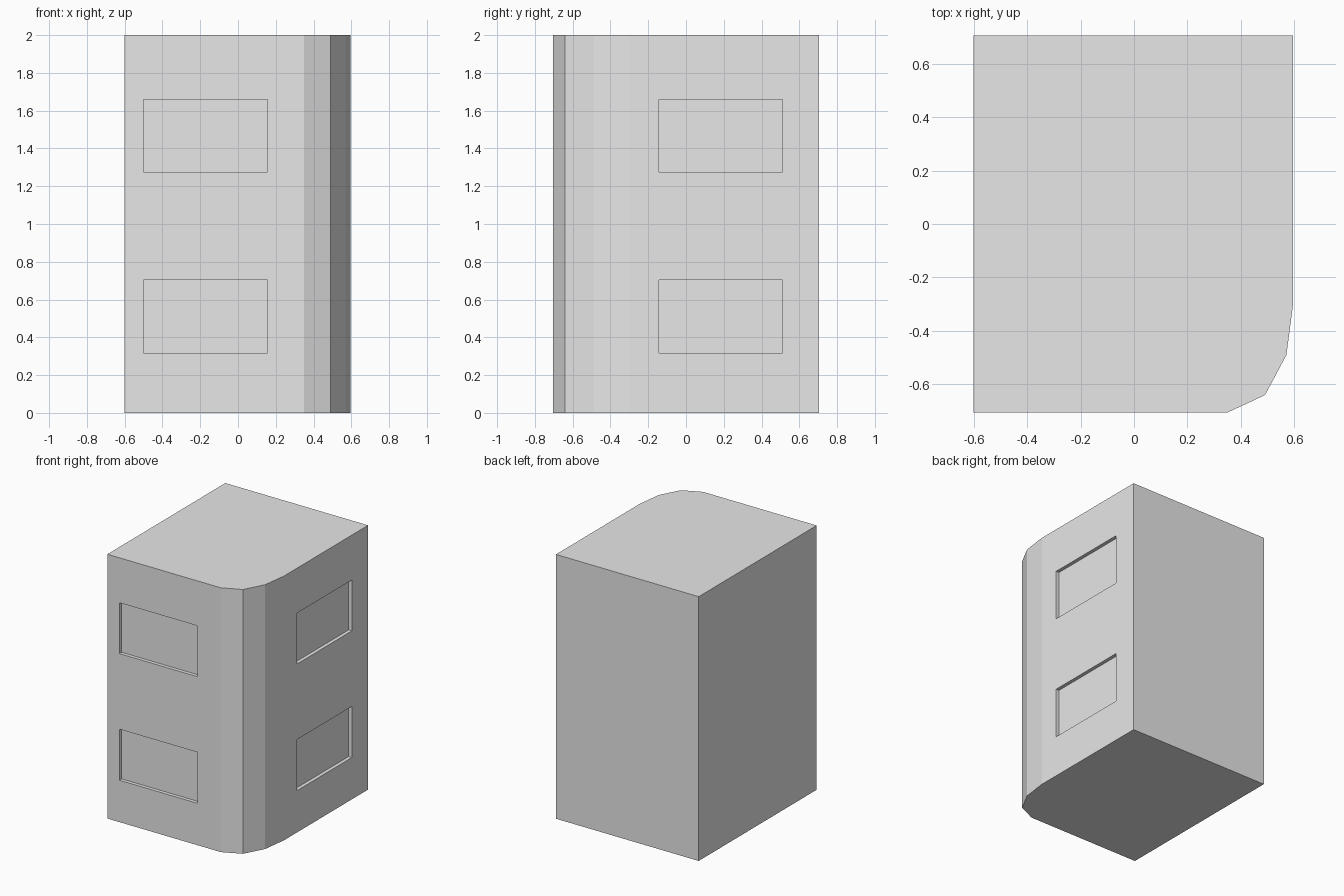
import bpy
import bmesh

cube = bpy.data.objects.get("Cube")
if cube:
    bpy.data.objects.remove(cube, do_unlink=True)

HEIGHT = 2.0
RECESS = 0.027

grey = bpy.data.materials.new("plain grey")
grey.use_nodes = True
grey.diffuse_color = (0.8, 0.8, 0.8, 1)
grey.node_tree.nodes["Principled BSDF"].inputs["Base Color"].default_value = (0.8, 0.8, 0.8, 1)


def box(name, low, high):
    """Axis-aligned box between two corners."""
    bm = bmesh.new()
    bmesh.ops.create_cube(bm, size=1)
    for v in bm.verts:
        v.co = [lo if c < 0 else hi for c, lo, hi in zip(v.co, low, high)]
    mesh = bpy.data.meshes.new(name)
    bm.to_mesh(mesh)
    bm.free()
    mesh.materials.append(grey)
    obj = bpy.data.objects.new(name, mesh)
    bpy.context.collection.objects.link(obj)
    return obj


# Building block: floor plan with one faceted round corner, extruded upward
plan = [(-0.6, -0.705), (0.35, -0.705), (0.49, -0.64), (0.57, -0.49),
        (0.595, -0.3), (0.595, 0.705), (-0.6, 0.705)]
bm = bmesh.new()
floor = bm.faces.new([bm.verts.new((x, y, 0)) for x, y in plan])
top = bmesh.ops.extrude_face_region(bm, geom=[floor])["geom"]
bmesh.ops.translate(bm, vec=(0, 0, HEIGHT),
                    verts=[g for g in top if isinstance(g, bmesh.types.BMVert)])
bmesh.ops.recalc_face_normals(bm, faces=bm.faces)
mesh = bpy.data.meshes.new("building_block")
bm.to_mesh(mesh)
bm.free()
mesh.materials.append(grey)
block = bpy.data.objects.new("building_block", mesh)
bpy.context.collection.objects.link(block)

# Recessed windows: two storeys on the front and on the left wall
for storey, (low, high) in {"lower": (0.317, 0.703), "upper": (1.275, 1.66)}.items():
    cutters = [
        box(storey + "_front_window_cutter", (-0.5, -0.8, low), (0.155, -0.705 + RECESS, high)),
        box(storey + "_side_window_cutter", (0.595 - RECESS, -0.143, low), (0.7, 0.512, high)),
    ]
    for cutter in cutters:
        cutter.hide_render = True
        cutter.hide_set(True)
        cut = block.modifiers.new(cutter.name, "BOOLEAN")
        cut.operation = "DIFFERENCE"
        cut.solver = "EXACT"
        cut.object = cutter
